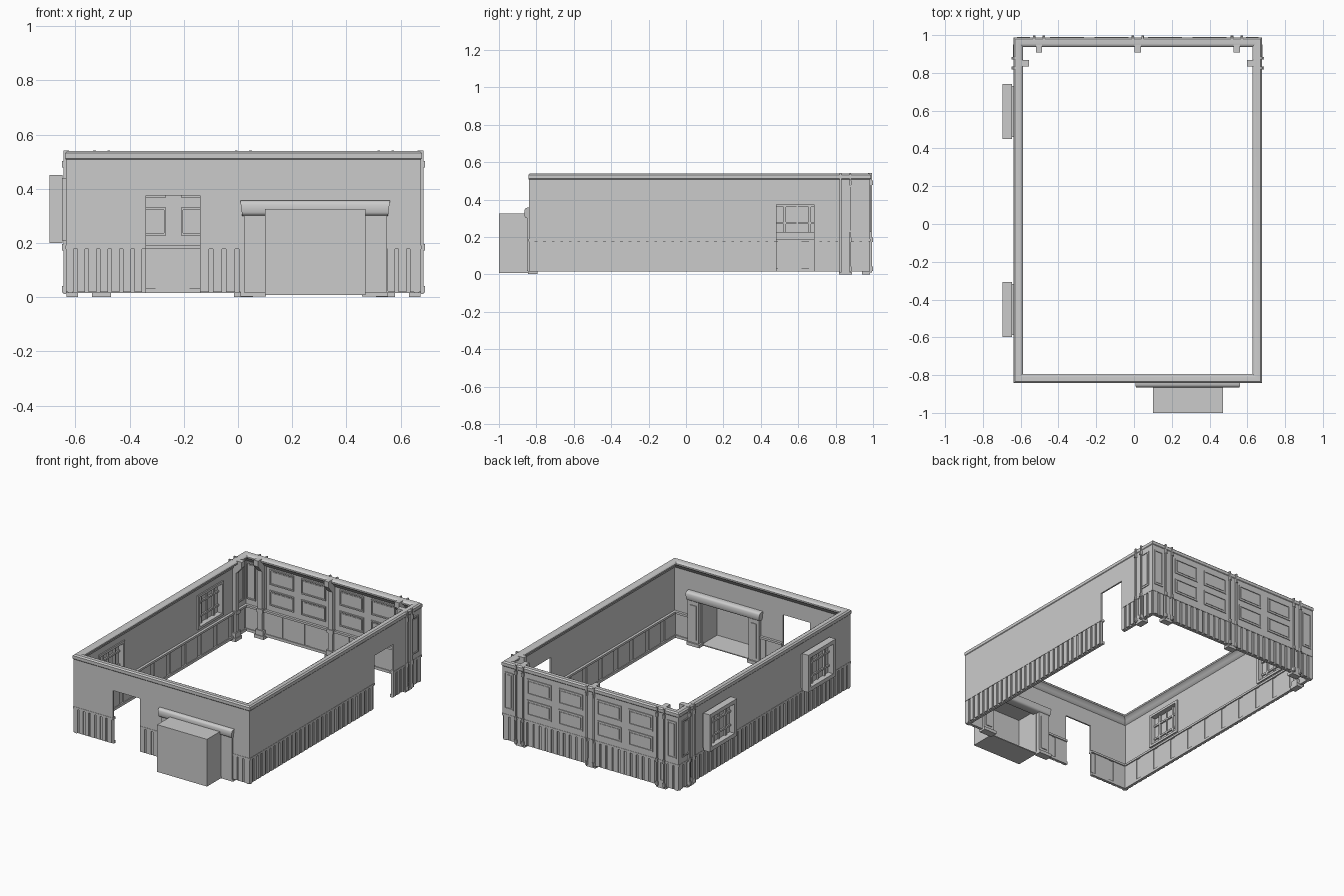
import bpy, bmesh, math
from mathutils import Vector

if "Cube" in bpy.data.objects:
    bpy.data.objects.remove(bpy.data.objects["Cube"])

# Wall frames: outer line position, inward direction; u runs along the wall, d goes inward
X0, X1, Y0, Y1 = -0.635, 0.675, -0.84, 0.985
FRAMES = {
    "front": lambda u, d, z: (u, Y0 + d, z),
    "back": lambda u, d, z: (u, Y1 - d, z),
    "left": lambda u, d, z: (X0 + d, u, z),
    "right": lambda u, d, z: (X1 - d, u, z),
}
SPAN = {"front": (X0, X1), "back": (X0, X1), "left": (Y0, Y1), "right": (Y0, Y1)}
ZB, ZR, ZT = 0.015, 0.185, 0.53          # wall base, wainscot rail, wall top


class Part:
    """Collects boxes given in a wall frame into one named object."""
    def __init__(self, name):
        self.name, self.bm = name, bmesh.new()

    def box(self, side, u0, u1, d0, d1, z0, z1):
        f = FRAMES[side]
        v = [self.bm.verts.new(f(u, d, z)) for z in (z0, z1)
             for u, d in ((u0, d0), (u1, d0), (u1, d1), (u0, d1))]
        for q in ((0, 1, 2, 3), (4, 5, 6, 7), (0, 1, 5, 4),
                  (1, 2, 6, 5), (2, 3, 7, 6), (3, 0, 4, 7)):
            self.bm.faces.new([v[i] for i in q])

    def ring(self, side, u0, u1, d0, d1, z0, z1, w):
        self.box(side, u0, u1, d0, d1, z0, z0 + w)
        self.box(side, u0, u1, d0, d1, z1 - w, z1)
        self.box(side, u0, u0 + w, d0, d1, z0 + w, z1 - w)
        self.box(side, u1 - w, u1, d0, d1, z0 + w, z1 - w)

    def loft(self, loops, closed=False):
        rows = [[self.bm.verts.new(p) for p in lp] for lp in loops]
        n, m = len(rows), len(rows[0])
        for i in range(n if closed else n - 1):
            a, b = rows[i], rows[(i + 1) % n]
            for j in range(m):
                k = (j + 1) % m
                self.bm.faces.new((a[j], a[k], b[k], b[j]))
        if not closed:
            self.bm.faces.new(rows[0])
            self.bm.faces.new(rows[-1])

    def done(self, smooth=False):
        bmesh.ops.recalc_face_normals(self.bm, faces=self.bm.faces)
        me = bpy.data.meshes.new(self.name)
        for f in self.bm.faces:
            f.smooth = smooth
        self.bm.to_mesh(me)
        self.bm.free()
        if smooth:
            me.set_sharp_from_angle(angle=math.radians(35))
        ob = bpy.data.objects.new(self.name, me)
        bpy.context.collection.objects.link(ob)
        return ob


# Openings per wall: (u0, u1, z0, z1)
OPEN = {
    "front": [(-0.34, -0.14, ZB, 0.375), (0.10, 0.47, ZB, 0.325)],
    "back": [],
    "left": [(-0.59, -0.315, 0.21, 0.44), (0.46, 0.73, 0.21, 0.44)],
    "right": [(0.485, 0.685, ZB, 0.375)],
}

for side, (a, b) in SPAN.items():
    # Thin upper wall, split around the openings
    wall = Part(side + "_wall")
    u = a
    for o0, o1, z0, z1 in OPEN[side]:
        wall.box(side, u, o0, 0, 0.01, ZR, ZT)
        wall.box(side, o0, o1, 0, 0.01, z1, ZT)
        if z0 > ZR:
            wall.box(side, o0, o1, 0, 0.01, ZR, z0)
        u = o1
    wall.box(side, u, b, 0, 0.01, ZR, ZT)
    wall.done()

    # Wainscot runs between the door openings
    runs, u = [], a
    for o0, o1, z0, z1 in OPEN[side]:
        if z0 <= ZB:
            runs.append((u, o0))
            u = o1
    runs.append((u, b))
    planks = Part(side + "_wainscot_planks")
    rails = Part(side + "_wainscot_rails")
    for r0, r1 in runs:
        planks.box(side, r0, r1, 0.008, 0.015, ZB, ZR)
        n = max(2, round((r1 - r0) / 0.045))
        w = (r1 - r0) / n
        for i in range(n):                       # outer slats
            planks.box(side, r0 + i * w, r0 + (i + 0.68) * w, 0.0, 0.01, ZB + 0.004, ZR - 0.008)
        m = max(1, round((r1 - r0) / 0.16))
        w = (r1 - r0) / m
        for i in range(m):                       # inner wide boards
            planks.box(side, r0 + i * w + 0.004, r0 + (i + 0.78) * w, 0.013, 0.02, ZB, ZR)
        rails.box(side, r0, r1, -0.002, 0.027, ZR - 0.008, ZR + 0.006)
        rails.box(side, r0, r1, 0.012, 0.025, ZB, 0.033)
    planks.done()
    rails.done()

# Crown moulding swept around the room
crown = Part("crown_moulding")
prof = [(0, .508), (-.003, .512), (-.003, .532), (.006, .54), (.03, .54), (.042, .534),
        (.047, .528), (.047, .518), (.036, .512), (.024, .50), (.015, .484), (.009, .48), (.009, .508)]
crown.loft([[(X0 + d if cx else X1 - d, Y0 + d if cy else Y1 - d, z) for d, z in prof]
            for cx, cy in ((1, 1), (0, 1), (0, 0), (1, 0))], closed=True)
crown.done(True)

# Recessed panels with moulded frames on the back wall and both rear corners
panels = Part("wall_panels")


def panel(side, u0, u1, z0, z1):
    for d0, d1 in ((-0.005, 0.002), (0.008, 0.017)):
        panels.ring(side, u0, u1, d0, d1, z0, z1, 0.008)
    panels.box(side, u0 + 0.016, u1 - 0.016, -0.003, 0.013, z0 + 0.016, z1 - 0.016)


for c in (-0.355, -0.12, 0.165, 0.40):
    panel("back", c - 0.09, c + 0.09, 0.228, 0.33)
    panel("back", c - 0.09, c + 0.09, 0.368, 0.472)
panel("back", -0.62, -0.55, 0.228, 0.475)
panel("back", 0.592, 0.66, 0.228, 0.475)
for s in ("left", "right"):
    panel(s, 0.87, 0.95, 0.228, 0.475)
panels.done()

# Posts: inner shaft with foot and bracket, outer pair of strips
for i, (side, u) in enumerate((("back", -0.503), ("back", 0.02), ("back", 0.545),
                               ("left", 0.852), ("right", 0.852))):
    p = Part("post_%d" % (i + 1))
    p.box(side, u - 0.018, u + 0.018, 0.005, 0.035, 0.0, 0.53)
    p.box(side, u - 0.035, u + 0.035, 0.002, 0.045, 0.0, 0.022)
    p.box(side, u - 0.028, u + 0.028, 0.002, 0.041, 0.022, 0.055)
    p.box(side, u - 0.023, u + 0.023, 0.002, 0.04, ZR - 0.012, ZR + 0.012)
    f = FRAMES[side]
    p.loft([[f(uu, 0.03, 0.455), f(uu, 0.04, 0.455), f(uu, 0.078, 0.50),
             f(uu, 0.078, 0.538), f(uu, 0.03, 0.538)] for uu in (u - 0.017, u + 0.017)])
    for e in (u - 0.026, u + 0.026):
        p.box(side, e - 0.005, e + 0.005, -0.009, 0.012, 0.012, 0.542)
        for z in (0.03, ZR, 0.49):
            p.box(side, e - 0.007, e + 0.007, -0.014, 0.005, z - 0.012, z + 0.012)
    p.done()

# Windows: projecting box frame, pane and glazing bars
for name, c in (("front_window", -0.4525), ("rear_window", 0.595)):
    w = Part(name + "_frame")
    w.ring("left", c - 0.145, c + 0.145, -0.06, -0.012, 0.20, 0.45, 0.026)
    w.ring("left", c - 0.135, c + 0.135, -0.012, 0.018, 0.21, 0.44, 0.016)
    w.done()
    g = Part(name + "_pane")
    g.box("left", c - 0.125, c + 0.125, -0.022, -0.018, 0.22, 0.43)
    g.done()
    b = Part(name + "_bars")
    for du in (-0.067, 0.067):
        b.box("left", c + du - 0.007, c + du + 0.007, -0.034, -0.006, 0.22, 0.43)
    b.box("left", c - 0.003, c + 0.003, -0.030, -0.010, 0.22, 0.43)
    for z in (0.275, 0.368):
        b.box("left", c - 0.125, c + 0.125, -0.032, -0.008, z - 0.006, z + 0.006)
    b.done()

# Firebox: hollow shell open to the room
fb = Part("firebox")
D = -1.0 - Y0
fb.box("front", 0.10, 0.47, D, D + 0.006, 0.008, 0.325)
for u in (0.10, 0.464):
    fb.box("front", u, u + 0.006, D + 0.006, 0.01, 0.008, 0.325)
fb.box("front", 0.106, 0.464, D + 0.006, 0.01, 0.319, 0.325)
fb.box("front", 0.106, 0.464, D + 0.006, 0.01, 0.008, 0.014)
fb.done()

# Fireplace surround posts with feet
sp = Part("fireplace_posts")
for u0, u1 in ((0.022, 0.10), (0.47, 0.55)):
    sp.box("front", u0, u1, -0.010, 0.036, 0.018, 0.31)
    sp.box("front", u0 - 0.012, u1 + 0.004, -0.004, 0.046, 0.003, 0.024)
    sp.box("front", u0 + 0.016, u1 - 0.016, 0.036, 0.041, 0.045, 0.275)
sp.done()

# Rounded mantel beam, slightly narrower at the bottom
ma = Part("mantel_beam")
yc, zc, hy, hz = -0.829, 0.3285, 0.036, 0.0295
sec = []
for k in range(20):
    t = 2 * math.pi * k / 20
    cs, sn = math.cos(t), math.sin(t)
    sec.append((yc + hy * math.copysign(abs(cs) ** 0.55, cs), zc + hz * math.copysign(abs(sn) ** 0.55, sn)))
ma.loft([[(x + s * (z - zc) * 0.13, y, z) for y, z in sec] for x, s in ((0.012, -1), (0.557, 1))])
ma.done(True)
